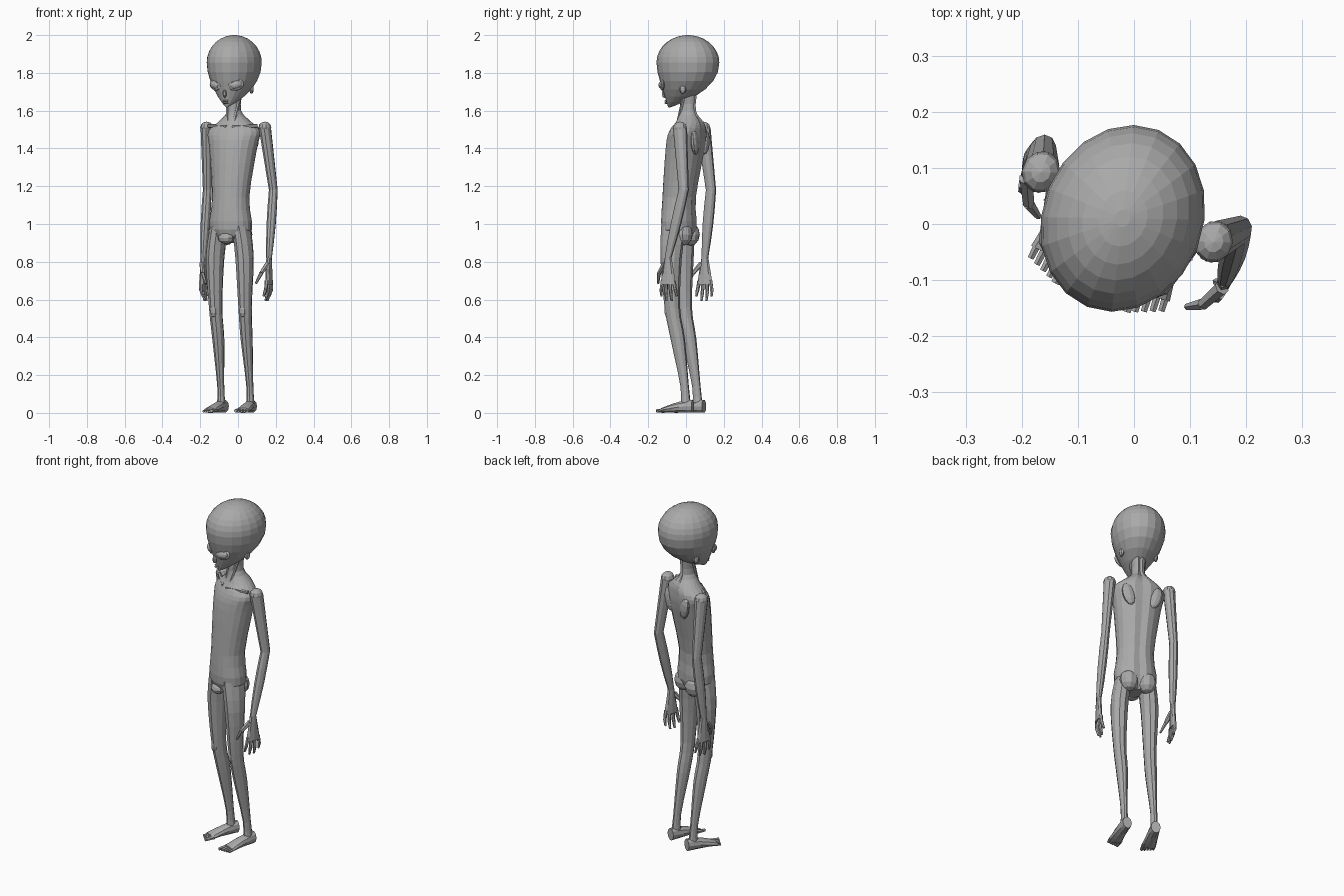
import bpy, bmesh, math
from mathutils import Matrix, Vector

cube = bpy.data.objects.get("Cube")
if cube:
    bpy.data.objects.remove(cube)

GREY = (.4, .4, .4, 1)
skin = bpy.data.materials.new("grey_skin")
skin.use_nodes = True
skin.diffuse_color = GREY
skin.node_tree.nodes["Principled BSDF"].inputs["Base Color"].default_value = GREY

# The whole figure stands turned towards its right
POSE = Matrix.Translation((-.02, .01, 0)) @ Matrix.Rotation(math.radians(-22), 4, "Z")


def turned(degrees, axis):
    return Matrix.Rotation(math.radians(degrees), 4, axis)


def finish(name, bm, placing):
    """Place the part, apply the pose and store it as an object."""
    bmesh.ops.recalc_face_normals(bm, faces=bm.faces)
    bm.transform(POSE @ placing)
    mesh = bpy.data.meshes.new(name)
    bm.to_mesh(mesh)
    bm.free()
    mesh.materials.append(skin)
    obj = bpy.data.objects.new(name, mesh)
    bpy.context.collection.objects.link(obj)


def loft(name, rings, sides=10, groove=0, placing=Matrix()):
    """Skin a stack of level oval rings: (x, y, z, half width, half depth)."""
    bm = bmesh.new()
    loops = []
    for x, y, z, width, depth in rings:
        loop = []
        for i in range(sides):
            angle = math.tau * i / sides
            back = groove if math.sin(angle) > .99 else 0
            point = (x + width * math.cos(angle), y + depth * math.sin(angle) - back, z)
            loop.append(bm.verts.new(point))
        loops.append(loop)
    for low, high in zip(loops, loops[1:]):
        for i in range(sides):
            bm.faces.new((low[i - 1], low[i], high[i], high[i - 1]))
    bm.faces.new(loops[0])
    bm.faces.new(loops[-1])
    finish(name, bm, placing)


def smooth(keys, steps):
    """Fill in rings between the key rings along a smooth spline."""
    keys = [Vector(key) for key in keys]
    padded = [keys[0]] + keys + [keys[-1]]
    rings = []
    for a, b, c, d in zip(padded, padded[1:], padded[2:], padded[3:]):
        for step in range(steps):
            t = step / steps
            start, end = (c - a) / 2, (d - b) / 2
            blend = t * t * (3 - 2 * t)
            ring = b.lerp(c, blend) + start * t * (1 - t) ** 2 - end * t * t * (1 - t)
            rings.append(ring)
    return rings + [keys[-1]]


def blob(name, centre, size, tilt=0, yaw=0, sides=10):
    """A low-poly ellipsoid."""
    bm = bmesh.new()
    bmesh.ops.create_uvsphere(bm, u_segments=sides, v_segments=sides // 2 + 1, radius=1)
    placing = Matrix.Translation(centre) @ turned(yaw, "Z") @ turned(tilt, "Y")
    finish(name, bm, placing @ Matrix.Diagonal((*size, 1)))


def rod(name, start, end, thick, thin):
    """A tapered six-sided rod between two points."""
    start, end = Vector(start), Vector(end)
    span = end - start
    bm = bmesh.new()
    bmesh.ops.create_cone(bm, cap_ends=True, segments=6, radius1=thick,
                          radius2=thin, depth=span.length)
    facing = span.to_track_quat("Z", "Y").to_matrix().to_4x4()
    finish(name, bm, Matrix.Translation((start + end) / 2) @ facing)


# Torso and neck, with a groove along the spine
torso_keys = [
    (0, -.05, .9, .03, .05), (0, -.05, .97, .115, .09), (0, -.05, 1.14, .1, .087),
    (0, -.015, 1.4, .13, .1), (0, 0, 1.49, .145, .09), (0, .01, 1.54, .09, .07),
    (0, 0, 1.6, .036, .043), (0, 0, 1.7, .042, .05)]
loft("torso", smooth(torso_keys, 3), sides=20, groove=.01)
blob("groin", (0, -.115, .925), (.045, .035, .03))

# Head: a round cranium whose lower half narrows forward into the chin
head_rings = []
BANDS = 14
for band in range(BANDS + 1):
    angle = math.pi * (.03 + .94 * band / BANDS)
    rise, spread = math.cos(angle), math.sin(angle)
    if rise > 0:
        height, forward = .145 * rise, 0
    else:
        height, forward = .24 * rise, .11 * rise ** 3
        spread **= 1.8
    head_rings.append((0, forward, 1.855 + height, .143 * spread, .17 * spread))
loft("head", head_rings, sides=20)
blob("nose", (0, -.135, 1.69), (.011, .014, .022), sides=8)
for name, height in (("upper_lip", 1.652), ("lower_lip", 1.641)):
    blob(name, (0, -.123, height), (.018, .008, .005), sides=8)

# The relaxed arms differ a little, so each has its own elbow and wrist
ARMS = {
    "left": (1, Vector((.2, .057, 1.18)), Vector((.21, -.028, .82))),
    "right": (-1, Vector((-.178, .06, 1.18)), Vector((-.186, .022, .82))),
}

for side, (s, elbow, wrist) in ARMS.items():
    # Slanted eye in a raised lid, and a small ear
    for name, size in (("eyelid", (.044, .012, .03)), ("eye", (.036, .02, .022))):
        blob(f"{side}_{name}", (s * .06, -.122, 1.737), size, s * -14, s * 28, 12)
    blob(side + "_ear", (s * .095, .01, 1.715), (.012, .018, .026), yaw=s * 15, sides=8)

    # Collar bone, neck tendon, shoulder blade and buttock
    rod(side + "_collar_bone", (s * .015, -.07, 1.515), (s * .14, -.015, 1.52), .01, .01)
    rod(side + "_neck_tendon", (s * .015, -.055, 1.52), (s * .036, -.01, 1.67), .009, .009)
    blob(side + "_shoulder_blade", (s * .075, .07, 1.43), (.035, .02, .065), s * 15)
    blob(side + "_buttock", (s * .05, -.005, .945), (.052, .05, .06))

    # Arm: tapering upper arm, then a forearm with a slight bulge
    shoulder = Vector((s * .166, .022, 1.51))
    blob(side + "_shoulder", shoulder, (.034, .038, .032))
    arm_rings = []
    for start, end, thick, thin, bulge in (
            (shoulder, elbow, .032, .023, 0), (elbow, wrist, .023, .015, .005)):
        for step in range(5):
            t = step / 4
            radius = thick + (thin - thick) * t + bulge * math.sin(math.pi * t)
            if step or start is shoulder:
                arm_rings.append((*start.lerp(end, t), radius, radius * 1.2))
    loft(side + "_arm", arm_rings)

    # Palm, four fingers and a thumb
    palm = wrist - Vector((0, 0, .07))
    palm_rings = []
    for t in (-1, -.5, .2, 1):
        palm_rings.append((palm.x, palm.y, palm.z - t * .07, .014, .032 + .012 * t))
    loft(side + "_palm", palm_rings, sides=8)
    for finger in range(4):
        fan = finger - 1.5
        length = .11 - .012 * fan * fan
        knuckle = palm + Vector((0, fan * .021, -.05))
        joint = knuckle + Vector((s * -.002, fan * .006, -length * .55))
        tip = joint + Vector((s * -.012, fan * .002, -length * .45))
        rod(f"{side}_finger_{finger}", knuckle, joint, .011, .009)
        rod(f"{side}_fingertip_{finger}", joint, tip, .01, .006)
    joint = palm + Vector((s * -.02, -.06, -.01))
    rod(side + "_thumb", palm + Vector((0, -.02, .04)), joint, .014, .011)
    rod(side + "_thumb_tip", joint, joint + Vector((s * -.025, -.015, -.055)), .011, .006)

    # Leg: hip, thigh, knee, calf, ankle, heel
    leg_keys = [
        (.062, -.055, .99, .045, .07), (.084, -.062, .82, .048, .058),
        (.084, -.055, .56, .035, .042), (.081, -.025, .39, .031, .039),
        (.083, .015, .14, .018, .023), (.083, .022, .02, .024, .03)]
    leg_rings = [(s * x, *rest) for x, *rest in smooth(leg_keys, 3)]
    loft(side + "_leg", leg_rings)
    blob(side + "_kneecap", (s * .083, -.085, .54), (.02, .014, .034), sides=8)

    # Foot: a wedge from heel to ball, splayed slightly, with five toes
    splay = Matrix.Translation((s * .083, .02, 0)) @ turned(s * 5, "Z")
    foot_rings = []
    for step in range(6):
        t = step / 5
        half_height = .013 + .022 * math.cos(t * math.pi / 2)
        foot_rings.append((0, half_height, .17 * t, .026 + .013 * t, half_height))
    laid = Matrix.Translation((0, .04, 0)) @ turned(90, "X")
    loft(side + "_foot", foot_rings, placing=splay @ laid)
    for toe in range(5):
        across = s * .0148 * (toe - 2)
        radius = .008 if toe else .011
        reach = -.17 + .005 * toe
        rod(f"{side}_toe_{toe}", splay @ Vector((across, -.115, .014)),
            splay @ Vector((across, reach, radius)), radius, radius * .8)
